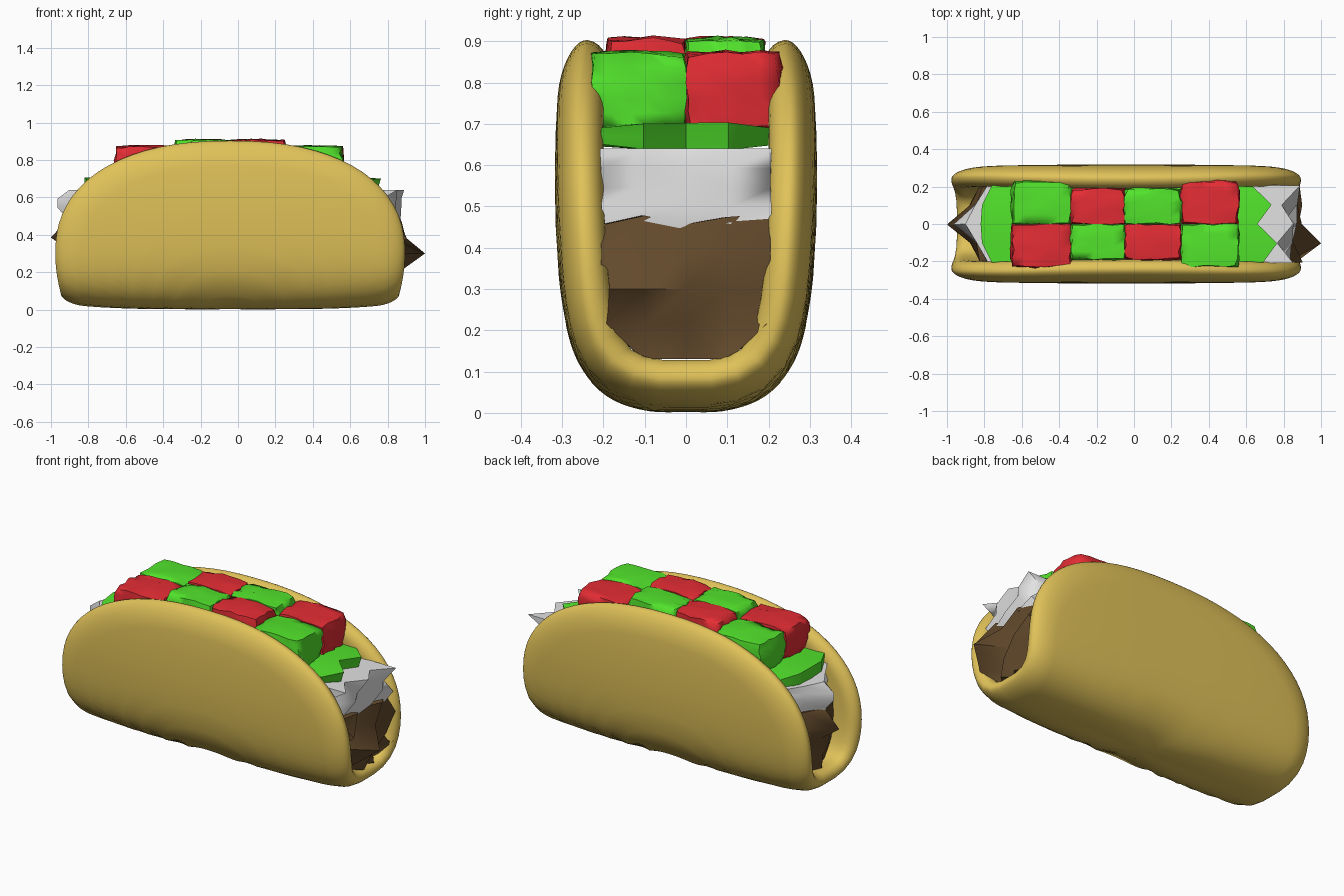
import bpy, bmesh, math, random
from mathutils import Vector

if "Cube" in bpy.data.objects:
    bpy.data.objects.remove(bpy.data.objects["Cube"])

random.seed(4)


def material(name, rgb):
    m = bpy.data.materials.new(name)
    m.diffuse_color = (*rgb, 1)
    m.use_nodes = True
    m.node_tree.nodes["Principled BSDF"].inputs["Base Color"].default_value = m.diffuse_color
    return m


SHELL = material("corn_yellow", (0.75, 0.54, 0.10))
MEAT = material("meat_brown", (0.125, 0.068, 0.025))
WHITE = material("cream_white", (0.76, 0.76, 0.76))
GREEN = material("fresh_green", (0.085, 0.78, 0.025))
RED = material("tomato_red", (0.78, 0.026, 0.035))


def finish(name, bm, mat, angle):
    bmesh.ops.recalc_face_normals(bm, faces=bm.faces)
    me = bpy.data.meshes.new(name)
    bm.to_mesh(me)
    bm.free()
    me.materials.append(mat)
    me.shade_smooth()
    me.set_sharp_from_angle(angle=math.radians(angle))
    ob = bpy.data.objects.new(name, me)
    bpy.context.collection.objects.link(ob)
    return ob


# Shell: half of the U-shaped centre line (y, z), sampled smoothly
KEYS = [(0, .058), (.09, .061), (.165, .09), (.215, .155), (.241, .25), (.255, .37),
        (.262, .55), (.256, .75), (.238, .903)]
CX, THICK = -.042, .056


def catmull(pts, steps=16):
    p = [(-pts[1][0], pts[1][1])] + pts + [(2 * pts[-1][0] - pts[-2][0], 2 * pts[-1][1] - pts[-2][1])]
    p = [Vector(v) for v in p]
    out = []
    for i in range(1, len(p) - 2):
        a, b, c, d = p[i - 1:i + 3]
        for k in range(steps):
            t = k / steps
            out.append(.5 * (2 * b + (c - a) * t + (2 * a - 5 * b + 4 * c - d) * t * t
                             + (3 * b - a - 3 * c + d) * t ** 3))
    return out + [p[-2]]


LINE = catmull(KEYS)
ARC = [0]
for a, b in zip(LINE, LINE[1:]):
    ARC.append(ARC[-1] + (b - a).length)
TOTAL = ARC[-1]


def centre(s):
    """Point of the U at signed arc length s."""
    side, q = (1 if s >= 0 else -1), min(abs(s), TOTAL)
    i = 0
    while i < len(ARC) - 2 and ARC[i + 1] < q:
        i += 1
    p = LINE[i].lerp(LINE[i + 1], (q - ARC[i]) / (ARC[i + 1] - ARC[i]))
    return Vector((side * p.x, p.y))


def section(s):
    """Point and outward normal of the U."""
    d = (centre(min(s + .03, TOTAL)) - centre(max(s - .03, -TOTAL))).normalized()
    return centre(s), Vector((d.y, -d.x))


def half_width(z):
    if z < .3:
        return .935 - .03 * ((.3 - z) / .24) ** 2
    u = min((z - .3) / .603, 1)
    return .935 * (1 - u ** 2.3) ** (1 / 2.3)


def build_shell():
    bm = bmesh.new()
    outline = []
    n = 48
    for side in (1, -1):
        for k in range(n):
            s = side * TOTAL * math.sin(math.pi * (k / n - .5))
            outline.append((side * half_width(centre(s).y), s))
    # rings run from the outer skin centre over the rounded rim to the inner skin
    soft = .13
    rim = [1 - soft / .93 * (1 - math.sin(a * math.pi / 18)) for a in range(10)]
    radii = [.08, .2, .32, .44, .56, .68, .78] + rim
    rings = [(r, 1) for r in radii] + [(r, -1) for r in reversed(radii[:-1])]
    loops = []
    for r, sign in rings:
        reach = soft if sign > 0 else .06
        d = min((1 - r) * .93, reach) / reach
        h = sign * THICK * math.sqrt(max(1 - (1 - d) ** 2, 0))
        loop = []
        for x, s in outline:
            p, nrm = section(s * r)
            e = abs(x * r) / .93
            p = p + nrm * h
            y = p.x * (1 - .05 * e ** 3)
            z = p.y + .035 * e ** 4 * max(0, 1 - p.y / .3)
            loop.append(bm.verts.new((CX + x * r, y, z)))
        loops.append(loop)
    m = len(outline)
    for a, b in zip(loops, loops[1:]):
        for i in range(m):
            bm.faces.new((a[i], a[(i + 1) % m], b[(i + 1) % m], b[i]))
    for loop in (loops[0], loops[-1]):
        mid = bm.verts.new(sum((v.co for v in loop), Vector()) / m)
        for i in range(m):
            bm.faces.new((loop[i], loop[(i + 1) % m], mid))
    bmesh.ops.remove_doubles(bm, verts=bm.verts, dist=.0004)
    return finish("taco_shell", bm, SHELL, 70)


build_shell()


def block(name, mat, cuts, place, angle=50):
    """Gridded cube whose vertices (-1..1) are moved by the place rule."""
    bm = bmesh.new()
    bmesh.ops.create_cube(bm, size=2)
    bmesh.ops.subdivide_edges(bm, edges=bm.edges, cuts=cuts, use_grid_fill=True)
    for v in bm.verts:
        v.co = place(*v.co)
    return finish(name, bm, mat, angle)


def jit(a):
    return random.uniform(-a, a)


# Meat: round-bottomed filling with a few large spikes at the ends
def meat(x, y, z):
    round_bottom = math.sqrt(1 - .75 * (max(0, -z - .2) / .8) ** 2)
    px = CX + x * .86
    if x > .99:
        spike = (round((y + 1) * 2) + round((z + 1) * 2)) % 2
        px = .80 + .11 * spike * (1 - .4 * abs(z)) + jit(.015)
        if abs(y + .5) < .05 and abs(z) < .05:
            px = 1.0
    elif x < -.99:
        px = -.82 - .08 * (1 - abs(y)) + jit(.02)
        if abs(y) < .05 and abs(z - .5) < .05:
            px = -1.0
    zz = .3 + z * .17 + (jit(.02) if z > .9 else 0)
    return px, y * .206 * round_bottom + jit(.003), zz


block("meat_filling", MEAT, 3, meat, 60)


# Cream: pale layer over the meat
def cream(x, y, z):
    px = CX + x * .8
    if x > .99:
        px = .78 + .08 * ((round((y + 1) * 2) + round((z + 1) * 1.5)) % 2) + .02 * y + jit(.015)
    elif x < -.99:
        px = -.77 - .14 * (1 - abs(y)) + jit(.015)
        if abs(y) < .05 and abs(z - .333) < .4:
            px = -.965
    return px, y * .207 + jit(.003), .545 + z * .095 + (jit(.018) if z < -.9 else 0)


block("cream_layer", WHITE, 3, cream, 60)


# Lettuce: thin leaf with a rounded left end and a jagged right end
def lettuce(x, y, z):
    px = CX + x * .7
    if x > .99:
        px = .65 + .09 * (round((y + 1) * 2) % 2) - .03 * y + .01 * z
    elif x < -.99:
        px = -.82 + .06 * abs(y) ** 3
    return px, y * .206, .67 + z * (.034 - .012 * y * y) + jit(.003)


block("lettuce_leaf", GREEN, 3, lettuce)

# Diced vegetables: two rows of four in alternating colours
EDGES = [-.65, -.335, -.05, .25, .555]
for row, sy in enumerate((-1, 1)):
    for i in range(4):
        outer = i in (0, 3)
        x0, x1 = EDGES[i], EDGES[i + 1]
        depth = .228 if outer else .190
        z0, z1 = (.69, .872) if outer else (.70, .905)
        red = (i + row) % 2 == 0

        def dice(x, y, z):
            # bulged faces with pulled-in, uneven corners
            f = lambda a, b: 1.05 - .06 * (a * a + b * b)
            return ((x0 + x1) / 2 + x * (x1 - x0) / 2 * f(y, z) + jit(.009),
                    sy * depth / 2 + y * depth / 2 * f(x, z) + jit(.006),
                    (z0 + z1) / 2 + z * (z1 - z0) / 2 * f(x, y) + jit(.006))

        block(f"{'tomato' if red else 'pepper'}_cube_{row}_{i}", RED if red else GREEN, 4, dice, 70)
